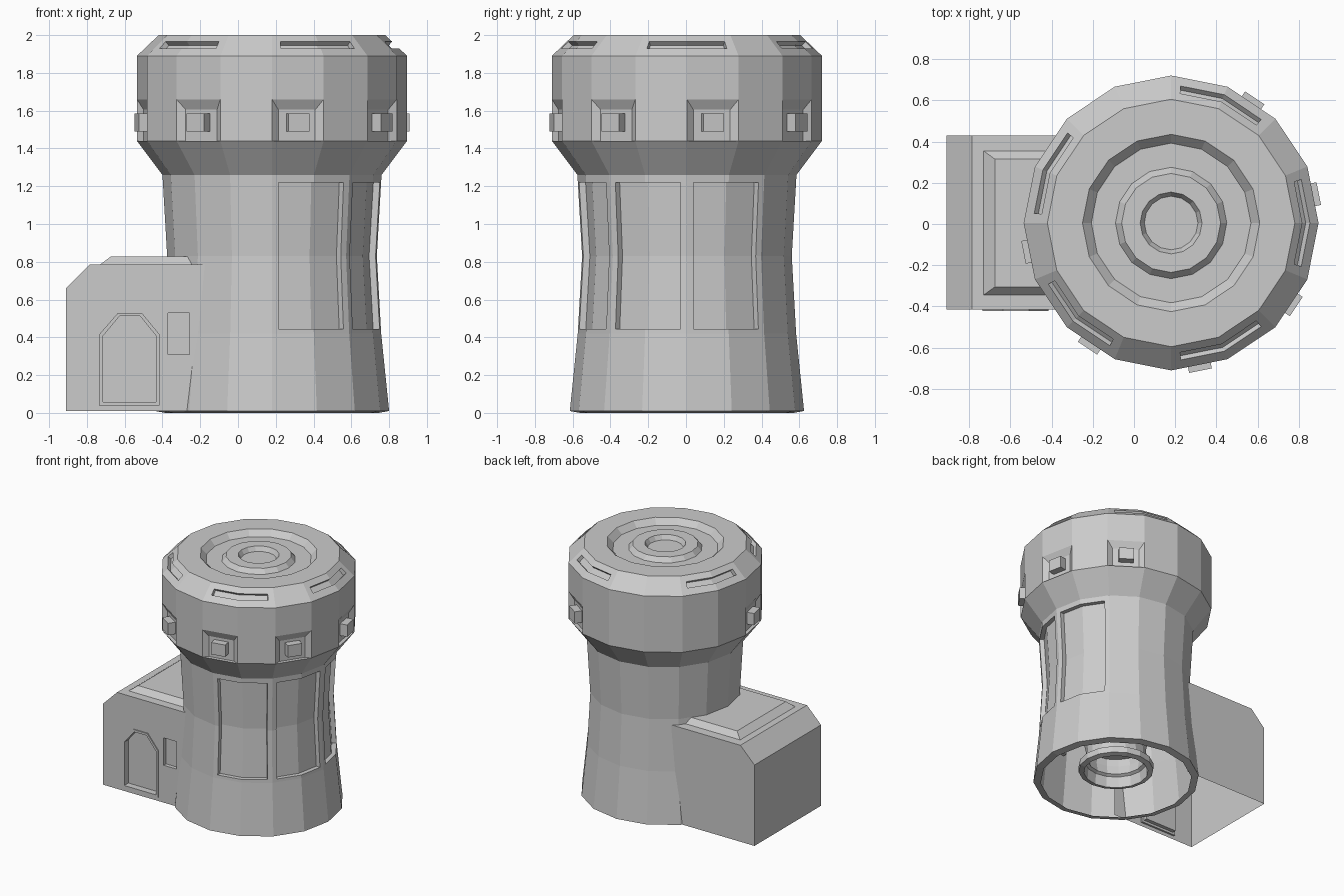
import bpy, bmesh, math
from mathutils import Vector, Matrix

if "Cube" in bpy.data.objects:
    bpy.data.objects.remove(bpy.data.objects["Cube"])

CX, CY, N = 0.18, 0.005, 16          # tower axis and side count
STEP = 360 / N


def finish(name, bm):
    bmesh.ops.recalc_face_normals(bm, faces=bm.faces)
    me = bpy.data.meshes.new(name)
    bm.to_mesh(me)
    bm.free()
    ob = bpy.data.objects.new(name, me)
    bpy.context.collection.objects.link(ob)
    return ob


def polar(r, deg, z):
    """Point on the 16-sided surface whose corner radius is r."""
    off = (deg % STEP) - STEP / 2
    r *= math.cos(math.radians(STEP / 2)) / math.cos(math.radians(off))
    a = math.radians(deg)
    return Vector((CX + r * math.cos(a), CY + r * math.sin(a), z))


def lathe(profile, cap_ends=False):
    bm = bmesh.new()
    rings = [[bm.verts.new(polar(r, i * STEP, z)) for i in range(N)] for r, z in profile]
    for a, b in zip(rings, rings[1:]):
        for i in range(N):
            j = (i + 1) % N
            bm.faces.new((a[i], a[j], b[j], b[i]))
    if cap_ends:
        bm.faces.new(rings[0])
        bm.faces.new(rings[-1])
    return bm, rings


def wedge(name, profile, angles):
    """Closed (r, z) profile swept through a few angles."""
    bm = bmesh.new()
    secs = [[bm.verts.new(polar(r, a, z)) for r, z in profile] for a in angles]
    n = len(profile)
    for s, t in zip(secs, secs[1:]):
        for i in range(n):
            bm.faces.new((s[i], s[(i + 1) % n], t[(i + 1) % n], t[i]))
    bm.faces.new(secs[0])
    bm.faces.new(secs[-1])
    return finish(name, bm)


def prism(name, pts, y0, y1):
    """x/z outline extruded along y."""
    bm = bmesh.new()
    a = [bm.verts.new((x, y0, z)) for x, z in pts]
    b = [bm.verts.new((x, y1, z)) for x, z in pts]
    for i in range(len(pts)):
        j = (i + 1) % len(pts)
        bm.faces.new((a[i], a[j], b[j], b[i]))
    bm.faces.new(a)
    bm.faces.new(b)
    return finish(name, bm)


def cut(ob, cutters):
    for c in cutters:
        m = ob.modifiers.new("cut", 'BOOLEAN')
        m.operation, m.solver, m.object = 'DIFFERENCE', 'EXACT', c
        bpy.context.view_layer.objects.active = ob
        bpy.ops.object.modifier_apply(modifier=m.name)


def drop_faces(ob, test):
    bm = bmesh.new()
    bm.from_mesh(ob.data)
    bmesh.ops.delete(bm, geom=[f for f in bm.faces if test(f.calc_center_median())], context='FACES')
    bm.to_mesh(ob.data)
    bm.free()


# Tower body with stepped roof
profile = [(.565, 0), (.62, .01), (.578, .42), (.555, .83), (.58, 1.26), (.715, 1.44),
           (.715, 1.66), (.715, 1.89), (.60, 2.0), (.43, 2.0), (.387, 1.955),
           (.27, 1.955), (.24, 1.99), (.15, 1.99), (.13, 1.955)]
bm, rings = lathe(profile, True)

# Sunken pockets on alternate-pair facets of the head
pockets = [0, 2, 10, 12, 14, 8]
for k in pockets:
    j = (k + 1) % N
    bl, br, tl, tr = rings[5][k], rings[5][j], rings[6][k], rings[6][j]
    f = next(f for f in bl.link_faces if br in f.verts and tl in f.verts)
    bm.faces.remove(f)
    side = (br.co - bl.co).normalized() * .04
    a = math.radians((k + .5) * STEP)
    back = Vector((math.cos(a), math.sin(a), 0)) * -.028
    drop = Vector((0, 0, -.055))
    ibl, ibr, itr, itl = [bm.verts.new(p) for p in (
        bl.co + side + back, br.co - side + back,
        tr.co - side + back + drop, tl.co + side + back + drop)]
    outer, inner = (bl, br, tr, tl), (ibl, ibr, itr, itl)
    bm.faces.new(inner)
    for i in range(4):
        n = (i + 1) % 4
        bm.faces.new((outer[i], outer[n], inner[n], inner[i]))
tower = finish("tower_body", bm)

# Tall recessed panels and roof-edge slots
cutters = []
for c in (-67.5, -22.5, 22.5):
    d = .035
    cutters.append(wedge("panel_cutter", [(.577 - d, .445), (.555 - d, .83), (.578 - d, 1.22),
                                          (.70, 1.22), (.70, .445)], (c - 19, c, c + 19)))
for c in (0, 67.5, 157.5, 225, 292.5):
    pr = [(.673 - .02, 1.93 - .021), (.673 + .035, 1.93 + .036),
          (.637 + .035, 1.966 + .036), (.637 - .02, 1.966 - .021)]
    cutters.append(wedge("slot_cutter", pr, (c - 18.5, c, c + 18.5)))
cut(tower, cutters)
drop_faces(tower, lambda p: p.z < .001)      # open underside

# Small lamp boxes in the pockets
for k in pockets:
    a = math.radians((k + .5) * STEP)
    bm = bmesh.new()
    bmesh.ops.create_cube(bm, size=1, matrix=Matrix.Translation((CX, CY, 1.537))
                          @ Matrix.Rotation(a, 4, 'Z')
                          @ Matrix.Translation((.695, 0, 0))
                          @ Matrix.Diagonal((.07, .112, .095, 1)))
    finish("lamp_box", bm)

# Inner column seen through the open base
bm, _ = lathe([(.24, 1.2), (.24, .32), (.21, .17), (.28, .13), (.28, .08), (.24, .07), (.22, .3)])
bmesh.ops.holes_fill(bm, edges=[e for e in bm.edges if e.is_boundary and e.verts[0].co.z < .5])
finish("inner_column", bm)

# Annex with chamfered outer edge
annex = prism("annex", [(-.91, .01), (-.91, .66), (-.785, .785), (-.16, .785), (-.16, .01)], -.415, .43)
door = [(-.735, .04), (-.735, .415), (-.635, .53), (-.51, .53), (-.415, .415), (-.415, .04)]
door_in = [(-.715, .058), (-.715, .407), (-.627, .512), (-.518, .512), (-.433, .407), (-.433, .058)]
window = [(-.37, .31), (-.37, .53), (-.257, .53), (-.257, .31)]
door_cut = prism("door_cutter", door_in, -.5, -.37)
window_cut = prism("window_cutter", window, -.5, -.385)
cut(annex, [door_cut, window_cut])
drop_faces(annex, lambda p: p.z < .015 or p.x > -.165)
frame = prism("door_frame", door, -.423, -.40)
cut(frame, [door_cut])

# Raised roof plate on the annex
bm = bmesh.new()
lo = [bm.verts.new(p) for p in ((-.73, -.345, .785), (-.16, -.345, .785), (-.16, .355, .785), (-.73, .355, .785))]
hi = [bm.verts.new(p) for p in ((-.675, -.305, .827), (-.16, -.305, .827), (-.16, .315, .827), (-.675, .315, .827))]
for i in (0, 2, 3):
    j = (i + 1) % 4
    bm.faces.new((lo[i], lo[j], hi[j], hi[i]))
bm.faces.new(hi)
finish("annex_roof_plate", bm)

# Remove the cutters
for c in cutters + [door_cut, window_cut]:
    bpy.data.objects.remove(c)
